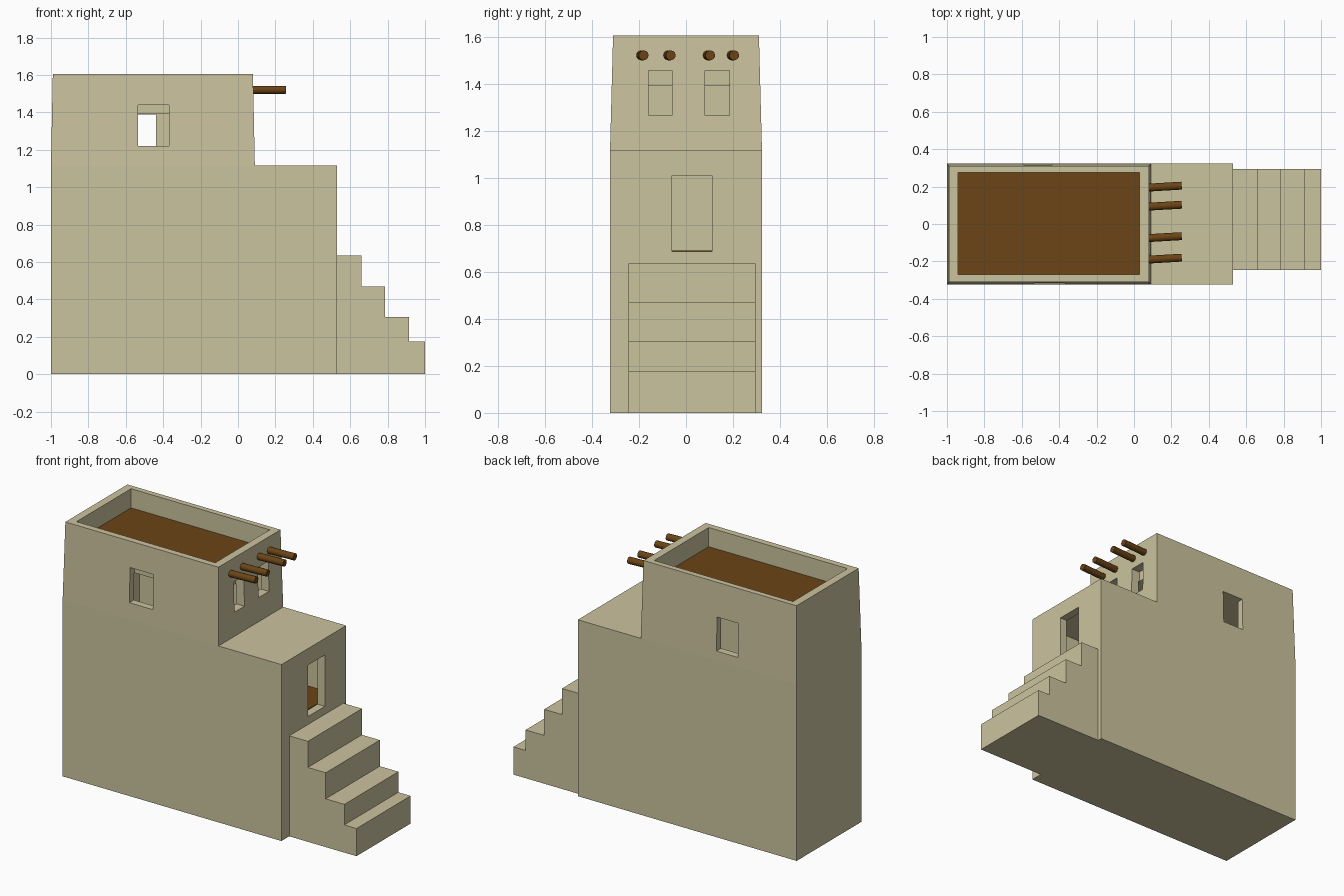
import bpy, bmesh, math
from mathutils import Vector

if "Cube" in bpy.data.objects:
    bpy.data.objects.remove(bpy.data.objects["Cube"])


def material(name, rgb):
    m = bpy.data.materials.new(name)
    m.diffuse_color = (*rgb, 1)
    m.use_nodes = True
    m.node_tree.nodes["Principled BSDF"].inputs["Base Color"].default_value = m.diffuse_color
    return m


CLAY = material("clay", (0.60, 0.546, 0.342))
WOOD = material("wood", (0.147, 0.058, 0.008))


def add(name, bm, mat):
    bmesh.ops.recalc_face_normals(bm, faces=bm.faces)
    me = bpy.data.meshes.new(name)
    bm.to_mesh(me)
    bm.free()
    ob = bpy.data.objects.new(name, me)
    bpy.context.collection.objects.link(ob)
    me.materials.append(mat)
    return ob


def box(name, x, y, z, mat):
    bm = bmesh.new()
    bmesh.ops.create_cube(bm, size=1)
    for v in bm.verts:
        v.co = [r[0] if c < 0 else r[1] for c, r in zip(v.co, (x, y, z))]
    return add(name, bm, mat)


def extrude_profile(name, pts, side_faces, mat):
    """pts: (x, z, y_front, y_back); side_faces: index loops for both sides."""
    bm = bmesh.new()
    front = [bm.verts.new((x, a, z)) for x, z, a, b in pts]
    back = [bm.verts.new((x, b, z)) for x, z, a, b in pts]
    for loop in side_faces:
        bm.faces.new([front[i] for i in loop])
        bm.faces.new([back[i] for i in reversed(loop)])
    for i in range(len(pts)):
        j = (i + 1) % len(pts)
        bm.faces.new((front[i], back[i], back[j], front[j]))
    return add(name, bm, mat)


# House shell: straight lower storey, slightly tapered upper storey
W, T = 0.323, 0.31
house = extrude_profile("house_walls", [
    (-1, 0, -W, W), (0.53, 0, -W, W), (0.53, 1.115, -W, W), (0.09, 1.115, -W, W),
    (0.08, 1.605, -T, T), (-0.99, 1.605, -T, T), (-1, 1.115, -W, W)],
    [(0, 1, 2, 3, 6), (6, 3, 4, 5)], CLAY)

# Hollow rooms, parapet recess, door and windows
cuts = [
    ((-0.88, 0.48), (-0.275, 0.275), (0.685, 1.065)),   # lower room
    ((-0.88, 0.03), (-0.275, 0.275), (0.90, 1.39)),     # upper room
    ((-0.94, 0.03), (-0.27, 0.275), (1.48, 1.80)),      # roof recess
    ((0.46, 0.70), (-0.06, 0.11), (0.686, 1.01)),       # door
    ((-0.535, -0.37), (-0.50, -0.27), (1.22, 1.44)),    # front window
    ((-0.588, -0.438), (0.27, 0.50), (1.175, 1.388)),   # back window
    ((0.025, 0.30), (-0.16, -0.06), (1.265, 1.455)),    # right windows
    ((0.025, 0.30), (0.08, 0.185), (1.265, 1.455)),
]
bpy.context.view_layer.objects.active = house
for x, y, z in cuts:
    cutter = box("cutter", x, y, z, CLAY)
    cutter.hide_render = True
    mod = house.modifiers.new("cut", 'BOOLEAN')
    mod.operation = 'DIFFERENCE'
    mod.solver = 'EXACT'
    mod.object = cutter
    bpy.ops.object.modifier_apply(modifier=mod.name)
    bpy.data.objects.remove(cutter)

# Wooden roof deck and room floor
box("roof_deck", (-0.94, 0.03), (-0.27, 0.275), (1.47, 1.484), WOOD)
box("room_floor", (-0.88, 0.48), (-0.275, 0.275), (0.67, 0.69), WOOD)

# Entrance steps
A, B = -0.245, 0.295
profile = [(0.525, 0), (1, 0), (1, 0.175), (0.915, 0.175), (0.915, 0.305),
           (0.785, 0.305), (0.785, 0.47), (0.66, 0.47), (0.66, 0.635), (0.525, 0.635)]
extrude_profile("entrance_steps", [(x, z, A, B) for x, z in profile],
                [tuple(range(len(profile)))], CLAY)

# Protruding roof beams, slightly skewed
for i, y in enumerate((-0.19, -0.075, 0.093, 0.195)):
    start, end = Vector((0.05, y - 0.002, 1.52)), Vector((0.255, y + 0.01, 1.52))
    bpy.ops.mesh.primitive_cylinder_add(vertices=12, radius=0.021,
                                        depth=(end - start).length,
                                        location=(start + end) / 2)
    beam = bpy.context.object
    beam.name = f"roof_beam_{i + 1}"
    beam.rotation_euler = (end - start).to_track_quat('Z', 'Y').to_euler()
    beam.data.materials.append(WOOD)
    bpy.ops.object.shade_smooth_by_angle(angle=math.radians(40))
